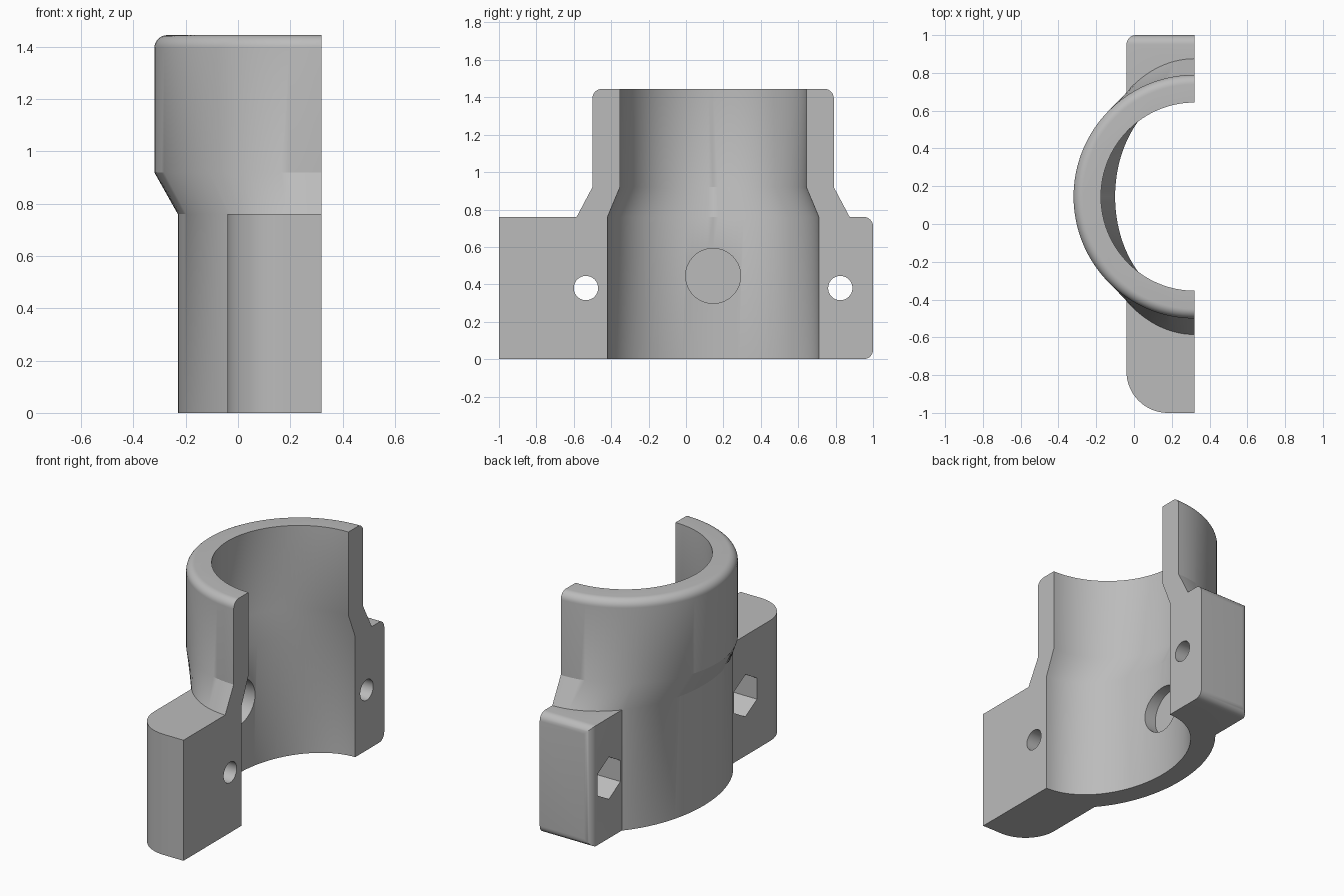
import bpy, bmesh, math
from mathutils import Matrix, Vector

if "Cube" in bpy.data.objects:
    bpy.data.objects.remove(bpy.data.objects["Cube"])

CUT_X, MID_Y, SHOULDER, TOP = 0.32, 0.145, 0.76, 1.445

grey = bpy.data.materials.new("plain grey")
grey.use_nodes = True
grey.diffuse_color = (0.5, 0.5, 0.5, 1)
grey.node_tree.nodes["Principled BSDF"].inputs["Base Color"].default_value = (0.5, 0.5, 0.5, 1)


def finish(bm, name):
    bmesh.ops.recalc_face_normals(bm, faces=bm.faces)
    mesh = bpy.data.meshes.new(name)
    bm.to_mesh(mesh)
    bm.free()
    mesh.materials.append(grey)
    obj = bpy.data.objects.new(name, mesh)
    bpy.context.collection.objects.link(obj)
    return obj


def loft(name, profile, sides=128):
    """Stack of ellipses given as (z, x radius, y radius)."""
    bm = bmesh.new()
    rings = []
    for z, rx, ry in profile:
        angles = [math.tau * i / sides for i in range(sides)]
        rings.append([bm.verts.new((CUT_X + rx * math.cos(a), MID_Y + ry * math.sin(a), z))
                      for a in angles])
    for low, high in zip(rings, rings[1:]):
        for i in range(sides):
            j = (i + 1) % sides
            bm.faces.new((low[i], low[j], high[j], high[i]))
    bm.faces.new(rings[0])
    bm.faces.new(rings[-1])
    return finish(bm, name)


def box(name, low, high, round_edge=None, radius=0, segments=8):
    """Box whose edges passing the rule are rounded."""
    bm = bmesh.new()
    low, high = Vector(low), Vector(high)
    bmesh.ops.create_cube(bm, size=1, matrix=Matrix.Translation((low + high) / 2)
                          @ Matrix.Diagonal((high - low).to_4d()))
    if round_edge:
        edges = [e for e in bm.edges if round_edge(*[v.co for v in e.verts])]
        bmesh.ops.bevel(bm, geom=edges, offset=radius, segments=segments,
                        profile=0.5, affect='EDGES')
    return finish(bm, name)


def rod(name, x0, x1, y, z, radius, sides):
    """Prism lying along x, with a corner pointing up."""
    bm = bmesh.new()
    bmesh.ops.create_cone(bm, cap_ends=True, segments=sides, radius1=radius, radius2=radius,
                          depth=x1 - x0, matrix=Matrix.Translation(((x0 + x1) / 2, y, z))
                          @ Matrix.Rotation(math.pi / 2, 4, 'Y'))
    top = max(v.co.z for v in bm.verts)
    if top < z + radius * 0.99:
        bmesh.ops.rotate(bm, verts=bm.verts, cent=(0, y, z),
                         matrix=Matrix.Rotation(math.pi / sides, 3, 'X'))
    return finish(bm, name)


def combine(target, other, operation):
    other.hide_render = True
    mod = target.modifiers.new(operation.lower(), 'BOOLEAN')
    mod.operation, mod.solver, mod.object = operation, 'EXACT', other
    bpy.context.view_layer.objects.active = target
    bpy.ops.object.modifier_apply(modifier=mod.name)
    bpy.data.objects.remove(other)


# Outer shell: oval foot, sloping shoulder, round collar with a soft rim
R = 0.05
rim = [(TOP - R + R * math.sin(a), 0.64 - R + R * math.cos(a), 0.645 - R + R * math.cos(a))
       for a in [math.pi / 2 * i / 8 for i in range(9)]]
clamp = loft("clamp_half", [(0, 0.55, 0.73), (SHOULDER, 0.55, 0.73), (0.92, 0.64, 0.645)] + rim)

# Bolt flanges: the front one has a wide corner, the back one a softened end
front_flange = box("front_flange", (-0.04, -1, 0), (0.5, MID_Y, SHOULDER),
                   lambda a, b: max(a.x, b.x) < 0 and max(a.y, b.y) < -0.9, 0.22, 16)
back_flange = box("back_flange", (-0.04, MID_Y, 0), (0.5, 1, SHOULDER),
                  lambda a, b: min(a.y, b.y) > 0.9 and min(a.x, b.x) < 0, R)
for flange in (front_flange, back_flange):
    combine(clamp, flange, 'UNION')

# Bore following the outer shape
combine(clamp, loft("bore", [(-0.1, 0.42, 0.565), (SHOULDER, 0.42, 0.565),
                             (0.92, 0.495, 0.498), (1.6, 0.495, 0.498)]), 'DIFFERENCE')

# Split face
combine(clamp, box("split", (CUT_X, -2, -1), (2, 2, 2)), 'DIFFERENCE')

# Bolt holes with hexagonal nut pockets
for y in (-0.535, 0.825):
    combine(clamp, rod("bolt_hole", -0.5, 0.6, y, 0.38, 0.065, 40), 'DIFFERENCE')
    combine(clamp, rod("nut_pocket", -0.3, 0.13, y, 0.38, 0.133, 6), 'DIFFERENCE')

# Round recess in the inner wall
combine(clamp, rod("recess", -0.165, 0.2, MID_Y, 0.445, 0.147, 64), 'DIFFERENCE')

bpy.ops.object.select_all(action='DESELECT')
clamp.select_set(True)
bpy.context.view_layer.objects.active = clamp
bpy.ops.object.shade_smooth_by_angle(angle=math.radians(25))
